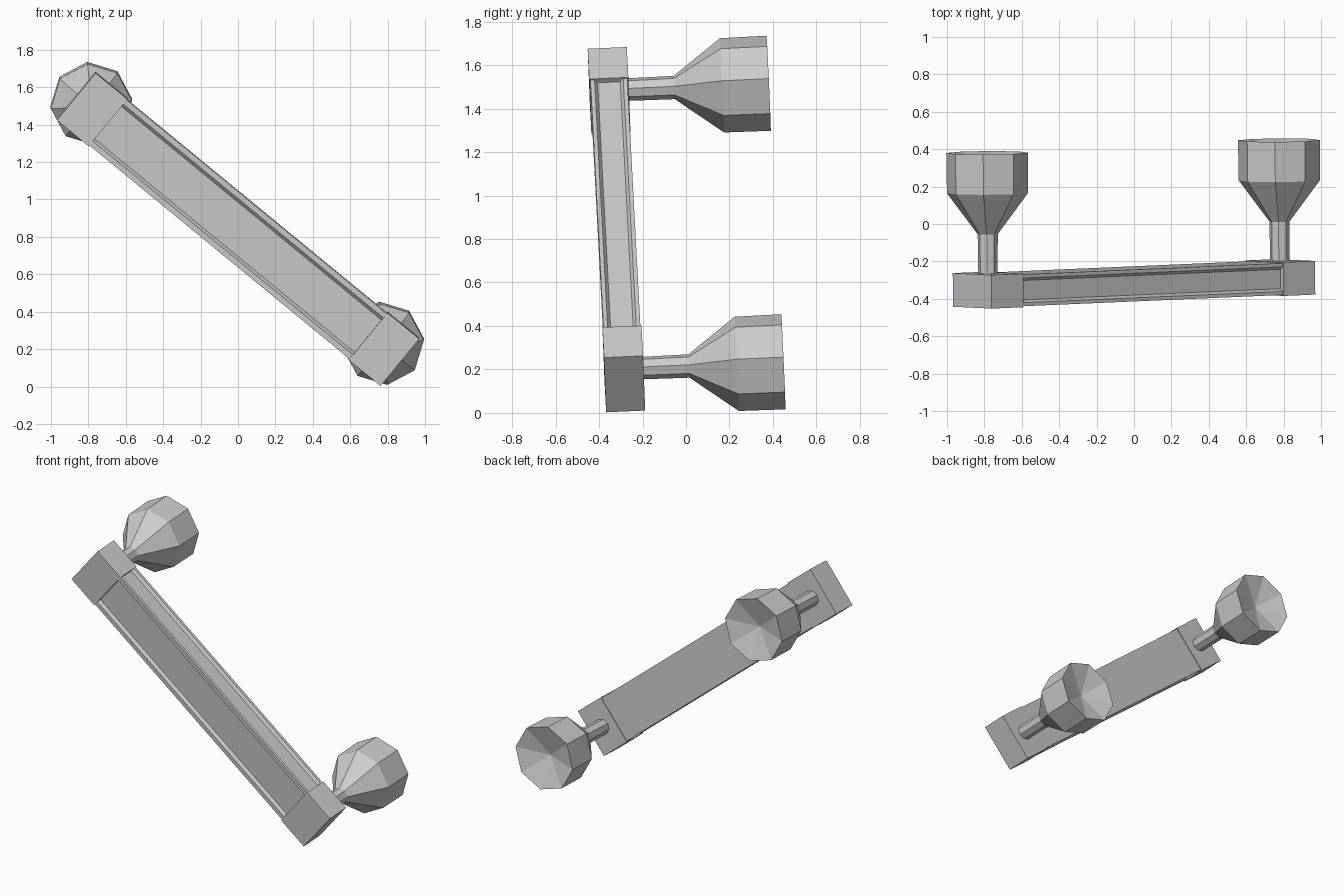
import bpy, bmesh, math
from mathutils import Matrix, Vector

default = bpy.data.objects.get("Cube")
if default:
    bpy.data.objects.remove(default, do_unlink=True)

# One plain grey for everything
grey = bpy.data.materials.new("light_grey")
grey.use_nodes = True
grey.diffuse_color = (0.6, 0.6, 0.6, 1)
grey.node_tree.nodes["Principled BSDF"].inputs["Base Color"].default_value = (0.6, 0.6, 0.6, 1)

# Tilted frame: X along the bar, Y to the back, Z across the bar
along = Vector((0.772, 0.0335, -0.634)).normalized()
back = Vector((-0.007, 0.998, 0.045))
back = (back - along * back.dot(along)).normalized()
across = along.cross(back)
FRAME = Matrix((along, back, across)).transposed().to_4x4()
FRAME.translation = (0, -0.32, 0.843)

HALF_LENGTH, HALF_DEPTH, HALF_WIDTH = 1.12, 0.09, 0.163
BLOCK = 0.22
BLOCK_X = HALF_LENGTH - BLOCK / 2


def finish(name, bm):
    bmesh.ops.recalc_face_normals(bm, faces=bm.faces[:])
    mesh = bpy.data.meshes.new(name)
    bm.to_mesh(mesh)
    bm.free()
    mesh.materials.append(grey)
    obj = bpy.data.objects.new(name, mesh)
    bpy.context.collection.objects.link(obj)
    obj.matrix_world = FRAME
    return obj


def end_block(name, x):
    bm = bmesh.new()
    size = Matrix.Diagonal((BLOCK, 2 * HALF_DEPTH, 2 * HALF_WIDTH, 1))
    bmesh.ops.create_cube(bm, size=1, matrix=Matrix.Translation((x, 0, 0)) @ size)
    finish(name, bm)


def cup(name, x, sides=8):
    # Stem, flared cone, straight rim and shallow hollow, as (distance back, radius)
    profile = [(0.085, 0.052), (0.30, 0.054), (0.52, 0.218), (0.735, 0.22)]
    bm = bmesh.new()
    rings = []
    for y, r in profile:
        angles = [math.tau * i / sides for i in range(sides)]
        rings.append([bm.verts.new((x + r * math.cos(a), y, r * math.sin(a))) for a in angles])
    for low, high in zip(rings, rings[1:]):
        for i in range(sides):
            j = (i + 1) % sides
            bm.faces.new((low[i], low[j], high[j], high[i]))
    bm.faces.new(rings[0])
    hollow = bm.verts.new((x, profile[-1][0] - 0.07, 0))
    for i in range(sides):
        bm.faces.new((rings[-1][i], rings[-1][(i + 1) % sides], hollow))
    finish(name, bm)


# Bar with a shallow channel along its front and both long sides
half = [(-0.067, 0.112), (-0.085, 0.128), (-0.085, 0.157), (-0.066, 0.157),
        (-0.052, 0.139), (0.052, 0.139), (0.066, 0.157), (0.085, 0.157)]
section = half + [(y, -z) for y, z in reversed(half)]
bm = bmesh.new()
start = HALF_LENGTH - BLOCK
base = bm.faces.new([bm.verts.new((-start, y, z)) for y, z in section])
moved = bmesh.ops.extrude_face_region(bm, geom=[base], use_keep_orig=True)
bmesh.ops.translate(bm, vec=(2 * start, 0, 0),
                    verts=[g for g in moved["geom"] if isinstance(g, bmesh.types.BMVert)])
finish("grip_bar", bm)

for label, x in (("upper", -BLOCK_X), ("lower", BLOCK_X)):
    end_block(label + "_end_block", x)
    cup(label + "_cup", x)
